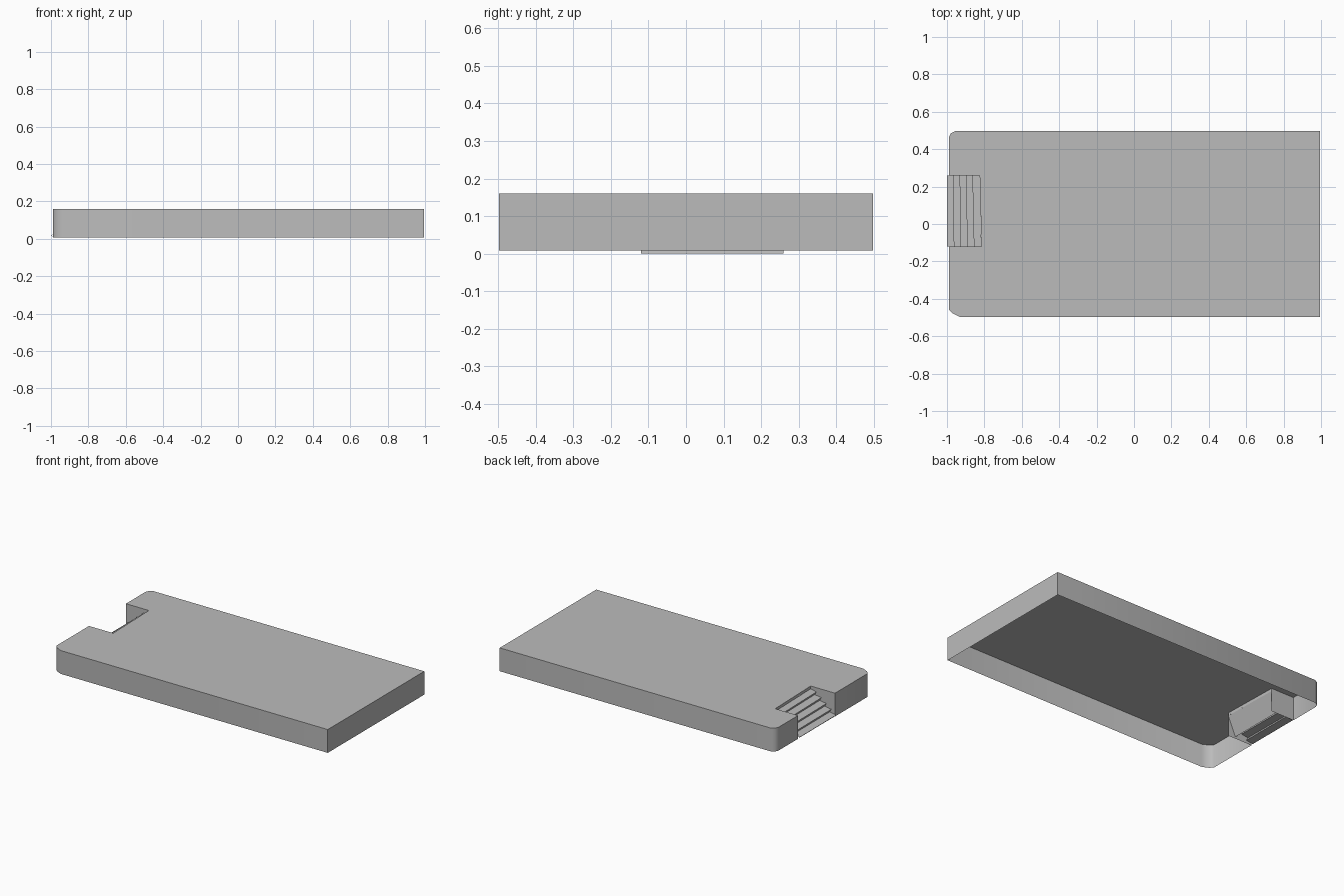
import bpy
import bmesh
from math import radians

cube = bpy.data.objects.get("Cube")
if cube:
    bpy.data.objects.remove(cube, do_unlink=True)

grey = bpy.data.materials.new("plain grey")
grey.use_nodes = True
colour = (0.5, 0.5, 0.5, 1)
grey.diffuse_color = colour
grey.node_tree.nodes["Principled BSDF"].inputs["Base Color"].default_value = colour


def finish(name, bm, angle):
    mesh = bpy.data.meshes.new(name)
    bm.to_mesh(mesh)
    bm.free()
    mesh.materials.append(grey)
    obj = bpy.data.objects.new(name, mesh)
    bpy.context.collection.objects.link(obj)
    bpy.ops.object.select_all(action="DESELECT")
    obj.select_set(True)
    bpy.context.view_layer.objects.active = obj
    bpy.ops.object.shade_smooth_by_angle(angle=radians(angle))
    return obj


LEFT, RIGHT, HALF = -0.99, 0.995, 0.497
BOTTOM, TOP = 0.008, 0.16
Y0, Y1 = -0.12, 0.26

# Open-bottomed slab with two cut corners and a notch in one end
outline = [
    (RIGHT, -HALF), (RIGHT, HALF),
    (-0.955, HALF), (-0.98, 0.485), (LEFT, 0.462),
    (LEFT, Y1), (-0.825, Y1), (-0.815, Y0), (LEFT, Y0),
    (LEFT, -0.457), (-0.97, -0.478), (-0.93, -HALF),
]
bm = bmesh.new()
upper = [bm.verts.new((x, y, TOP)) for x, y in outline]
lower = [bm.verts.new((x, y, BOTTOM)) for x, y in outline]
bm.faces.new(upper)
count = len(outline)
notch_back = 6
for i in range(count):
    j = (i + 1) % count
    if i == notch_back:
        # Only a short lip hangs over the back of the notch
        lip = [bm.verts.new((*outline[k], TOP - 0.018)) for k in (i, j)]
        bm.faces.new((upper[i], lip[0], lip[1], upper[j]))
    else:
        bm.faces.new((upper[i], lower[i], lower[j], upper[j]))

# Soften the top edge along the long sides and cut corners
rounded = [
    e for e in bm.edges
    if all(v.co.z == TOP for v in e.verts)
    and all(abs(v.co.y) > 0.45 for v in e.verts)
    and min(v.co.x for v in e.verts) < 0.9
]
bmesh.ops.bevel(bm, geom=rounded, offset=0.006, segments=2, profile=0.5, affect="EDGES")
finish("slab_shell", bm, 50)

# Overhanging stepped ramp inside the notch, closed by a leaning back panel
STEPS, RUN, RISE = 5, 0.035, 0.028
profile = [(-0.978, 0.0)]
for i in range(STEPS):
    x, z = -1 + RUN * i, 0.02 + RISE * i
    profile.append((x, z))
    if i < STEPS - 1:
        profile.append((x + RUN + 0.012, z + 0.008))
profile += [(-0.82, 0.142), (-0.87, 0.02)]

bm = bmesh.new()
rows = []
for y, lean in ((Y0, 0.005), (Y1, -0.005)):
    rows.append([bm.verts.new((x + lean * z / TOP, y, z)) for x, z in profile])
for i in range(len(profile) - 1):
    bm.faces.new((rows[0][i], rows[0][i + 1], rows[1][i + 1], rows[1][i]))
bmesh.ops.reverse_faces(bm, faces=bm.faces)
finish("stepped_ramp", bm, 20)
